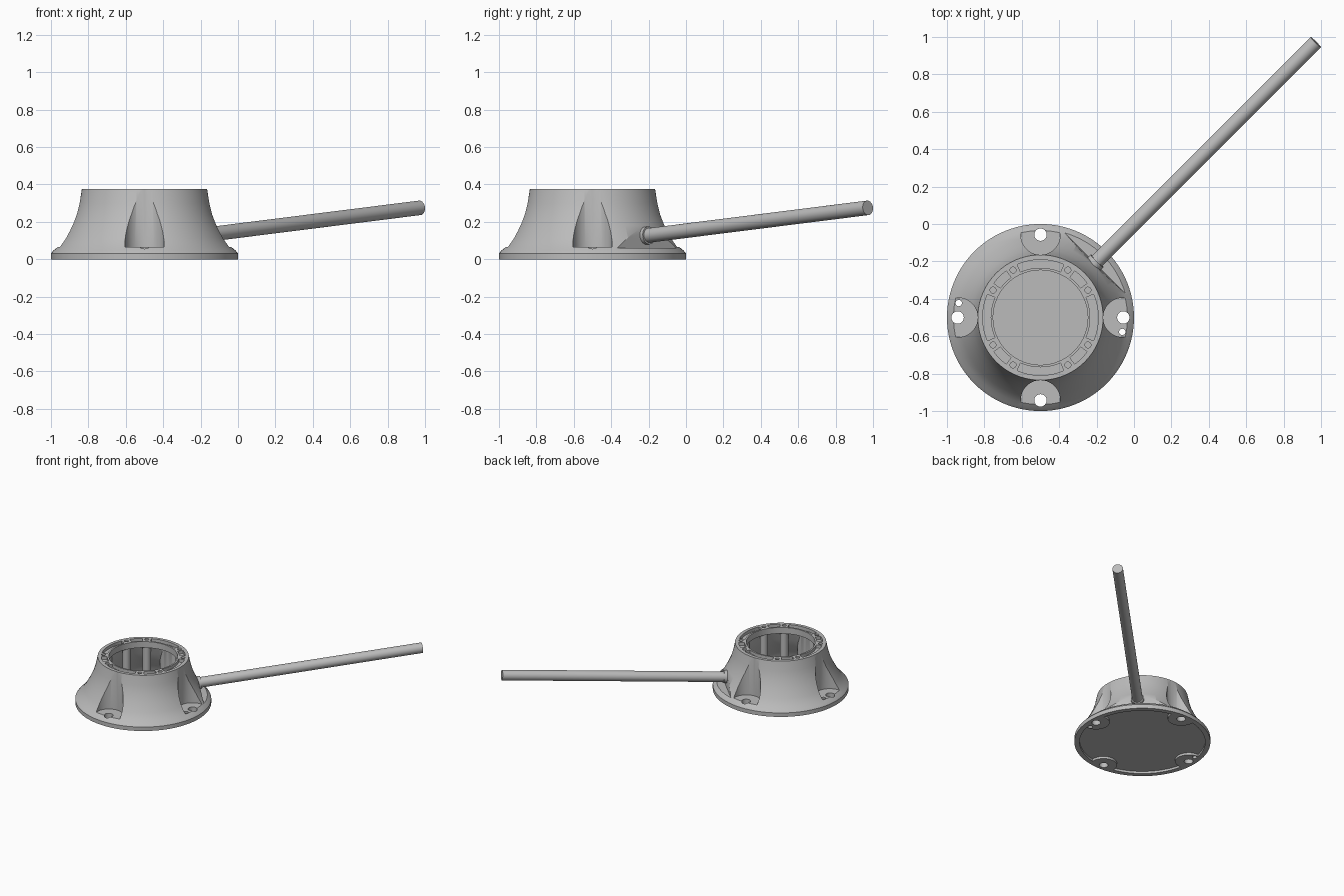
import bpy, bmesh
from math import sin, cos, pi, radians, atan
from mathutils import Matrix, Vector

old = bpy.data.objects.get("Cube")
if old:
    bpy.data.objects.remove(old, do_unlink=True)

CENTRE = Matrix.Translation((-0.5, -0.5, 0))
SLOPE = 0.089                     # rise of the rod per unit of reach
QUARTERS = [i * pi / 2 for i in range(4)]
SCREWS = [q + radians(a) for q in QUARTERS for a in (30, 60)]

grey = bpy.data.materials.new("light grey")
grey.use_nodes = True
grey.diffuse_color = (0.5, 0.5, 0.5, 1)
grey.node_tree.nodes["Principled BSDF"].inputs["Base Color"].default_value = (0.5, 0.5, 0.5, 1)


def finish(name, bm, matrix):
    bmesh.ops.recalc_face_normals(bm, faces=bm.faces)
    bm.transform(CENTRE @ matrix)
    mesh = bpy.data.meshes.new(name)
    bm.to_mesh(mesh)
    bm.free()
    mesh.materials.append(grey)
    obj = bpy.data.objects.new(name, mesh)
    bpy.context.collection.objects.link(obj)
    return obj


def prism(name, points, low, high, matrix=Matrix()):
    bm = bmesh.new()
    face = bm.faces.new([bm.verts.new((x, y, low)) for x, y in points])
    top = bmesh.ops.extrude_face_region(bm, geom=[face])["geom"]
    bmesh.ops.translate(bm, vec=(0, 0, high - low),
                        verts=[v for v in top if isinstance(v, bmesh.types.BMVert)])
    return finish(name, bm, matrix)


def arc(r, start, end, steps, cx=0):
    return [(cx + r * cos(start + (end - start) * i / steps),
             r * sin(start + (end - start) * i / steps)) for i in range(steps + 1)]


def disc(name, r, low, high, at=(0, 0), sides=32):
    return prism(name, arc(r, 0, 2 * pi, sides)[:-1], low, high,
                 Matrix.Translation((at[0], at[1], 0)))


def polar(r, a):
    return (r * cos(a), r * sin(a))


def lathe(name, profile, sides=96):
    bm = bmesh.new()
    rings = [[bm.verts.new((*polar(r, 2 * pi * i / sides), z)) for i in range(sides)]
             for r, z in profile]
    for a, b in zip(rings, rings[1:]):
        for i in range(sides):
            j = (i + 1) % sides
            bm.faces.new((a[i], a[j], b[j], b[i]))
    bm.faces.new(rings[0])
    bm.faces.new(rings[-1])
    return finish(name, bm, Matrix())


def cut(target, cutters):
    for c in cutters:
        mod = target.modifiers.new("cut", "BOOLEAN")
        mod.operation, mod.solver, mod.object = "DIFFERENCE", "EXACT", c
        bpy.context.view_layer.objects.active = target
        bpy.ops.object.modifier_apply(modifier=mod.name)
        bpy.data.objects.remove(c, do_unlink=True)


def lug_pocket(grow, floor, reach=0.7):
    # U-shaped recess, open to the outside, over each mounting lug
    r = 0.105 + grow
    shape = arc(r, pi / 2, 3 * pi / 2, 24, 0.44) + [(reach, -r - 0.01), (reach, r + 0.01)]
    return [prism("pocket", shape, floor, 0.6, Matrix.Rotation(q, 4, "Z")) for q in QUARTERS]


def cable_flat(shift, floor):
    # flat seat square to the rod
    near = 0.412 - shift
    shape = [(near, floor), (0.8, floor), (0.8, 0.5), (near - SLOPE * 0.44, 0.5)]
    stand = Matrix.Rotation(pi / 4, 4, "Z") @ Matrix.Rotation(pi / 2, 4, "X")
    return prism("flat", shape, -0.5, 0.5, stand)


def smooth(obj):
    bpy.ops.object.select_all(action="DESELECT")
    obj.select_set(True)
    bpy.context.view_layer.objects.active = obj
    bpy.ops.object.shade_smooth_by_angle(angle=radians(30))


# housing: flared shell
flare = [(0.465, 0.065), (0.43, 0.115), (0.395, 0.18), (0.368, 0.24), (0.35, 0.3), (0.335, 0.375)]
housing = lathe("housing", [(0.5, 0), (0.5, 0.032), (0.487, 0.047)] + flare)
cut(housing, lug_pocket(0, 0.065) + [cable_flat(0, 0.06)])

# hollow inside, leaving walls round the pockets and the screw columns
inner = [(r - 0.03, z) for r, z in flare[1:-1]]
cavity = lathe("cavity", [(0.43, 0.04), (0.425, 0.065)] + inner + [(0.31, 0.325)])
cut(cavity, lug_pocket(0.025, 0.01) + [cable_flat(0.03, 0.01)])
cut(cavity, [disc("column", 0.03, 0.01, 0.35, polar(0.293, a)) for a in SCREWS])
cut(housing, [cavity, disc("opening", 0.253, 0.2, 0.5, sides=96)])

# top rim: arc grooves between the screws, and screw holes
grooves = []
for a, b in zip(SCREWS, SCREWS[1:] + [SCREWS[0] + 2 * pi]):
    a, b = a + 0.11, b - 0.11
    grooves.append(prism("groove", arc(0.309, a, b, 14) + arc(0.266, b, a, 14), 0.35, 0.5))
cut(housing, grooves)
cut(housing, [disc("screw_hole", 0.016, 0.25, 0.5, polar(0.293, a), 20) for a in SCREWS])

# underside: shallow recess stepping round the lugs
recess = disc("recess", 0.462, -0.1, 0.018, sides=96)
cut(recess, [disc("step", 0.1, -0.2, 0.1, polar(0.445, q)) for q in QUARTERS])
cut(housing, [recess])

# mounting holes and small drain holes
cut(housing, [disc("mount_hole", 0.033, -0.1, 0.2, polar(0.443, q)) for q in QUARTERS])
cut(housing, [disc("drain_hole", 0.017, -0.1, 0.2, (s * 0.437, s * -0.077), 20) for s in (1, -1)])
smooth(housing)


def along_rod(name, r, start, end):
    # round bar on the rod axis, between two distances from the housing axis
    height = lambda d: 0.127 + SLOPE * (d - 0.42)
    tilt = Matrix.Rotation(pi / 4, 4, "Z") @ Matrix.Translation((start, 0, height(start)))
    tilt = tilt @ Matrix.Rotation(pi / 2 - atan(SLOPE), 4, "Y")
    length = Vector((end - start, height(end) - height(start))).length
    smooth(prism(name, arc(r, 0, 2 * pi, 32)[:-1], 0, length, tilt))


along_rod("rod_collar", 0.048, 0.395, 0.428)
along_rod("rod", 0.039, 0.39, 2.082)
